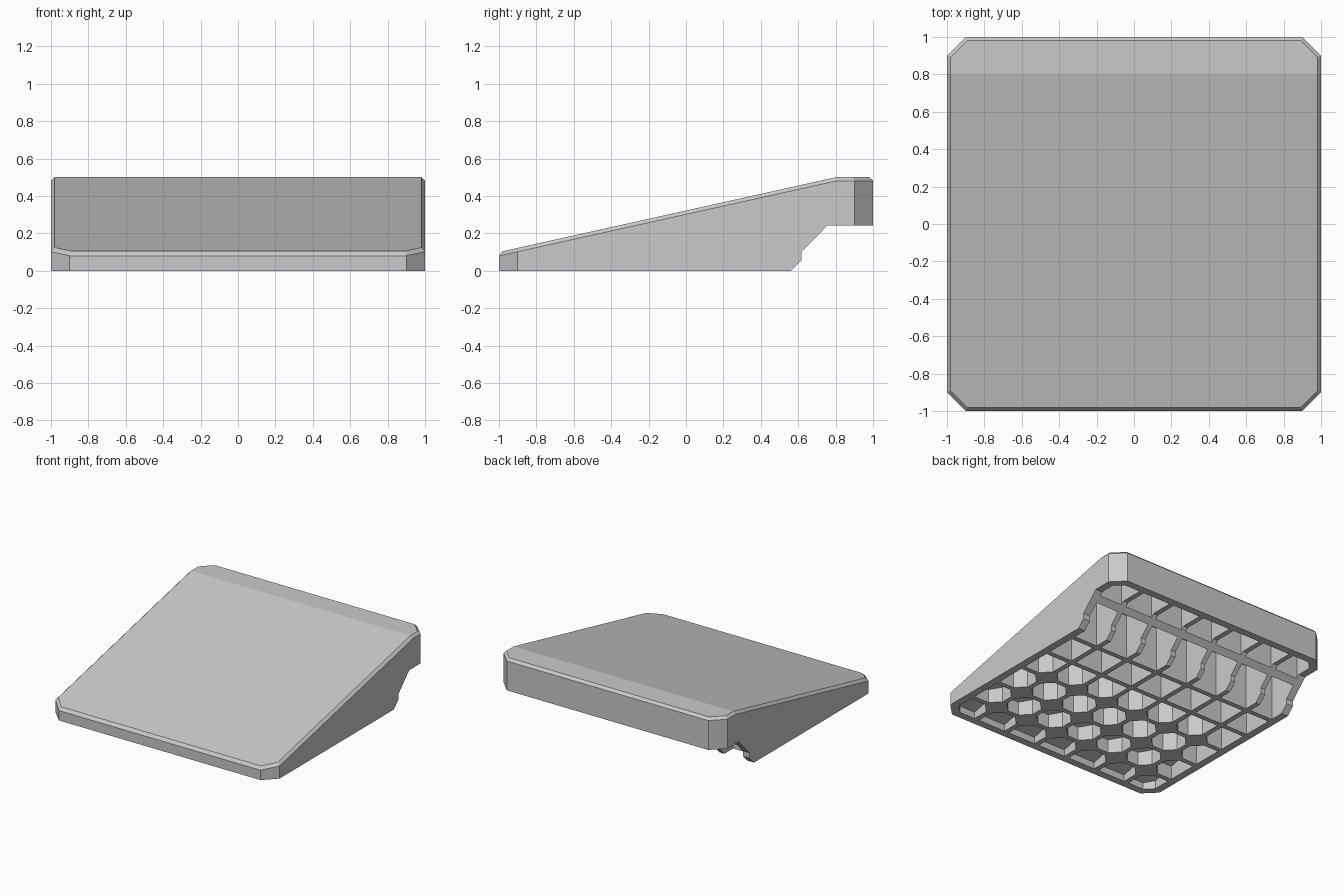
import bpy, bmesh
from mathutils import Vector

cube = bpy.data.objects.get("Cube")
if cube:
    bpy.data.objects.remove(cube, do_unlink=True)

COUNT = 7            # lattice cells along each axis
PITCH = 2 / COUNT    # lattice spacing
RIB = 0.02           # half thickness of a rib
WALL = 0.06          # outer wall thickness
ROOF = 0.06          # thickness of the sloped top
POST = 0.08          # half width of an octagonal post
SLOPE = 0.4 / 1.8
SHADE = (0.59, 0.59, 0.59, 1)

grey = bpy.data.materials.new("plain_grey")
grey.use_nodes = True
grey.diffuse_color = SHADE
grey.node_tree.nodes["Principled BSDF"].inputs["Base Color"].default_value = SHADE


def make_object(name, bm):
    bmesh.ops.recalc_face_normals(bm, faces=bm.faces[:])
    mesh = bpy.data.meshes.new(name)
    bm.to_mesh(mesh)
    bm.free()
    mesh.materials.append(grey)
    obj = bpy.data.objects.new(name, mesh)
    bpy.context.collection.objects.link(obj)
    return obj


def prism(points, depth):
    """Extrude a closed polygon along a vector."""
    bm = bmesh.new()
    face = bm.faces.new([bm.verts.new(p) for p in points])
    new = bmesh.ops.extrude_face_region(bm, geom=[face])["geom"]
    verts = [v for v in new if isinstance(v, bmesh.types.BMVert)]
    bmesh.ops.translate(bm, verts=verts, vec=depth)
    bmesh.ops.recalc_face_normals(bm, faces=bm.faces[:])
    return bm


def slice_off(bm, point, normal):
    """Remove what lies beyond a plane and close the cut."""
    geom = bm.verts[:] + bm.edges[:] + bm.faces[:]
    cut = bmesh.ops.bisect_plane(bm, geom=geom, plane_co=point, plane_no=normal,
                                 clear_outer=True)["geom_cut"]
    edges = [e for e in cut if isinstance(e, bmesh.types.BMEdge)]
    if edges:
        bmesh.ops.holes_fill(bm, edges=edges)


# Wedge body: side profile, clipped corners, bevelled upper rim
profile = [(-1, 0), (0.56, 0), (0.617, 0.057), (0.617, 0.1), (0.757, 0.243),
           (1, 0.243), (1, 0.5), (0.8, 0.5), (-1, 0.1)]
body = prism([(-1, y, z) for y, z in profile], (2, 0, 0))
for sx in (-1, 1):
    for sy in (-1, 1):
        slice_off(body, (sx * 0.9, sy, 0), (sx, sy, 0))
body.normal_update()
rim = [e for e in body.edges if len(e.link_faces) == 2
       and sum(f.normal.z > 0.5 for f in e.link_faces) == 1]
bmesh.ops.bevel(body, geom=rim, offset=0.02, segments=1, affect='EDGES')
wedge = make_object("wedge_body", body)


def span(i):
    """Extent of one lattice cell along an axis."""
    low = -1 + WALL if i == 0 else -1 + i * PITCH + RIB
    high = 1 - WALL if i == COUNT - 1 else -1 + (i + 1) * PITCH - RIB
    return low, high


# Underside pockets: one open cell each, clipped around posts and corners
cells = bpy.data.meshes.new("pocket_cells")
pockets = bmesh.new()
for i in range(COUNT):
    for j in range(COUNT):
        (x0, x1), (y0, y1) = span(i), span(j)
        cell = prism([(x0, y0, -0.1), (x1, y0, -0.1), (x1, y1, -0.1), (x0, y1, -0.1)],
                     (0, 0, 0.8))
        for a in (0, 1):
            for b in (0, 1):
                n = Vector((2 * a - 1, 2 * b - 1, 0)).normalized()
                gx, gy = i + a, j + b
                node = Vector((-1 + gx * PITCH, -1 + gy * PITCH, 0))
                if 0 < gx < COUNT and gy in (1, 2, 3):
                    slice_off(cell, node - n * POST, n)
                elif gx in (0, COUNT) and gy in (0, COUNT):
                    slice_off(cell, node - n * (0.0707 + WALL), n)
        slice_off(cell, (0, -1, 0.1 - ROOF), (0, -SLOPE, 1))
        slice_off(cell, (0, 0, 0.5 - ROOF), (0, 0, 1))
        bmesh.ops.recalc_face_normals(cell, faces=cell.faces[:])
        cell.to_mesh(cells)
        cell.free()
        pockets.from_mesh(cells)
bpy.data.meshes.remove(cells)
cutter = make_object("pocket_cutter", pockets)

cut = wedge.modifiers.new("pockets", 'BOOLEAN')
cut.operation = 'DIFFERENCE'
cut.solver = 'EXACT'
cut.object = cutter

# Bake the cut and drop the helper
bpy.context.view_layer.update()
baked = bpy.data.meshes.new_from_object(
    wedge.evaluated_get(bpy.context.evaluated_depsgraph_get()))
wedge.modifiers.clear()
wedge.data = baked
baked.name = "wedge_body"
bpy.data.objects.remove(cutter, do_unlink=True)
